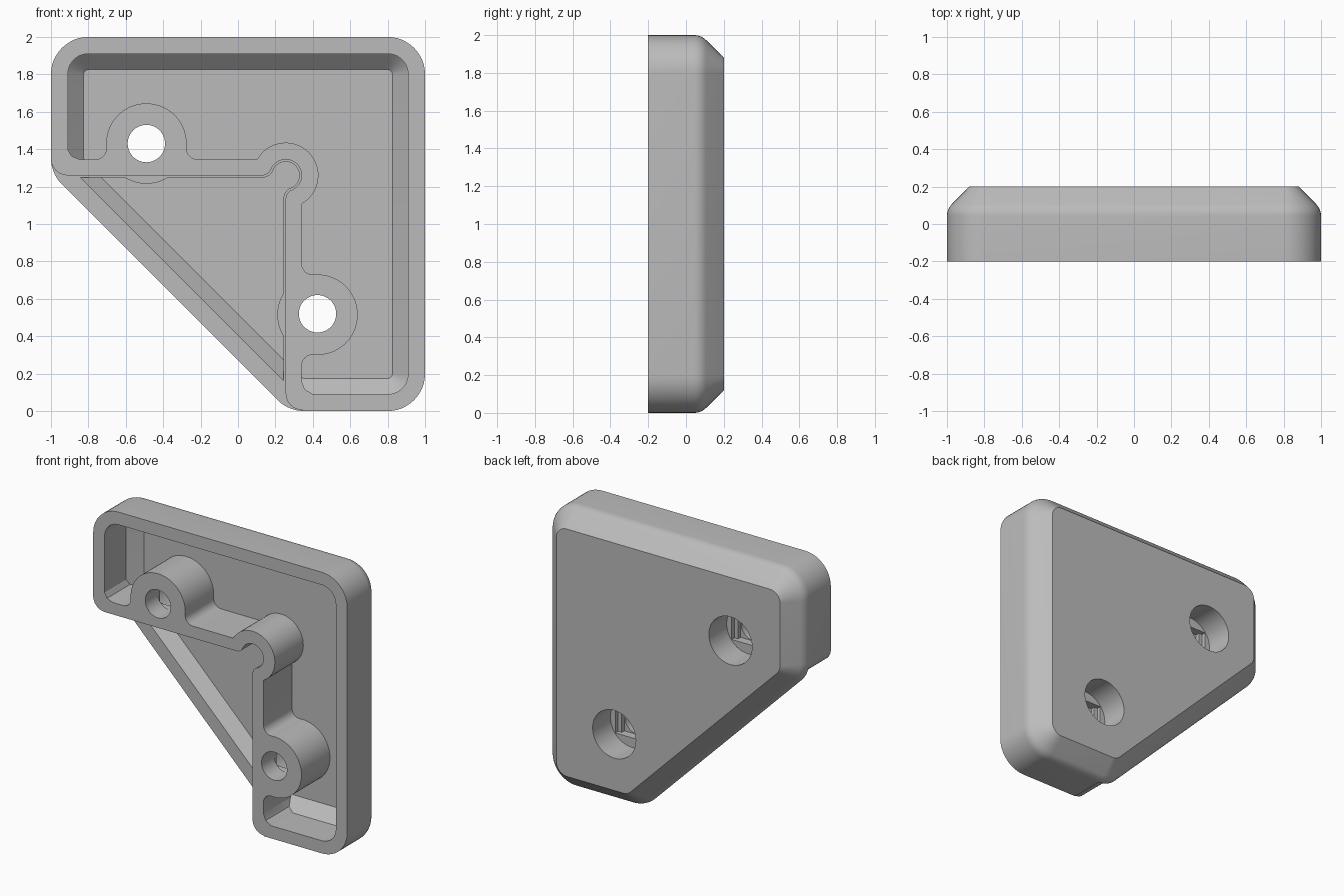
import bpy, bmesh, math

if "Cube" in bpy.data.objects:
    bpy.data.objects.remove(bpy.data.objects["Cube"])

COS, SIN, RAD = math.cos, math.sin, math.radians

plastic = bpy.data.materials.new("grey_plastic")
plastic.diffuse_color = (0.5, 0.5, 0.5, 1)
plastic.use_nodes = True
plastic.node_tree.nodes["Principled BSDF"].inputs["Base Color"].default_value = plastic.diffuse_color


def arc(cx, cy, r, a0, a1, n=12):
    """Points along an arc, angles in degrees."""
    return [(cx + r * COS(RAD(a0 + (a1 - a0) * i / n)),
             cy + r * SIN(RAD(a0 + (a1 - a0) * i / n))) for i in range(n + 1)]


def loft(name, rings):
    """Closed solid through (outline in x/z, y) rings."""
    bm = bmesh.new()
    loops = [[bm.verts.new((x, y, z)) for x, z in pts] for pts, y in rings]
    for a, b in zip(loops, loops[1:]):
        for i in range(len(a)):
            j = (i + 1) % len(a)
            bm.faces.new((a[i], a[j], b[j], b[i]))
    bm.faces.new(loops[0])
    bm.faces.new(loops[-1])
    bmesh.ops.recalc_face_normals(bm, faces=bm.faces)
    me = bpy.data.meshes.new(name)
    bm.to_mesh(me)
    bm.free()
    ob = bpy.data.objects.new(name, me)
    bpy.context.collection.objects.link(ob)
    return ob


def prism(name, pts, y0, y1):
    return loft(name, [(pts, y0), (pts, y1)])


def cut(target, cutter):
    """Subtract the cutter and discard it."""
    mod = target.modifiers.new("cut", 'BOOLEAN')
    mod.operation, mod.solver, mod.object = 'DIFFERENCE', 'EXACT', cutter
    bpy.context.view_layer.objects.active = target
    bpy.ops.object.modifier_apply(modifier=mod.name)
    bpy.data.objects.remove(cutter)


# Five-sided rounded outline, inset by d
CORNERS = [(.8, 1.8, 0, 90), (-.8, 1.8, 90, 180), (-.8, 1.353, 180, 225),
           (.353, .2, 225, 270), (.8, .2, 270, 360)]


def outline(d):
    return [p for x, z, a, b in CORNERS for p in arc(x, z, .2 - d, a, b)]


# The two arms mirror about the diagonal through the inner corner:
# u runs along an arm, v points into the pocket
def both_arms(half):
    uv = half + [(-v, -u) for u, v in reversed(half)][1:]
    return [(.255 - u, 1.26 + v) for u, v in uv]


def outer_side(off, start):
    """Outer face of the arm, ending in the round corner relief."""
    t = math.degrees(math.atan2(.05, .125))
    return (start + arc(.125, .05, .05 + off, -90, t - 180, 8)
            + arc(0, 0, .085 - off, t, 135)[1:])


# Body with softened chamfer around the back
profile = [(0, -.2)]
profile += [(.09 * (1 - COS(RAD(a))), .043 + .09 * SIN(RAD(a))) for a in range(0, 46, 9)]
profile += [(.12, .2)]
body = loft("corner_bracket", [(outline(d), y) for d, y in profile])

# Pocket with sloped floor edge, leaving the arm walls and screw bosses standing
pocket = loft("pocket_cutter", [(outline(.09), -.3), (outline(.09), .04), (outline(.175), .12)])
inner_half = [(1.4, .16), (1.18, .16), (1.163, .135), (1.145, .103), (1.10, .085)]
inner_half += arc(1.019, .145, .06, -90, -185.2, 8)
inner_half += arc(.745, .17, .215, -5.2, 185.2, 32)[1:]
inner_half += arc(.471, .145, .06, 5.2, -90, 8)[1:]
inner_half += arc(0, 0, .175, 29.06, 135, 16)
outer_half = outer_side(.012, [(1.4, -.012)] + arc(.745, .17, .215, -57.8, -122.2))
wall_pts = both_arms(inner_half) + both_arms(outer_half)[::-1]
cut(pocket, prism("wall_keeper", wall_pts, -.4, .3))
cut(body, pocket)

# Step the triangular web back behind the arms
web_half = outer_side(0, [(1.4, .09)] + arc(1.165, .09, .09, 0, -90))
cut(body, prism("web_cutter", both_arms(web_half) + [(-1.2, -.14)], -.4, .045))

# Screw holes: bore, rear counterbore and stepped ledges between them
for x, z in ((-.49, 1.43), (.425, .52)):
    cut(body, prism("bore", arc(x, z, .1, 0, 352.5, 47), -.4, .4))
    cut(body, prism("counterbore", arc(x, z, .17, 0, 352.5, 47), 0, .4))
    for w, depth in ((.13, -.03), (.102, -.06)):
        rect = [(x - w, z - .102), (x + w, z - .102), (x + w, z + .102), (x - w, z + .102)]
        cut(body, prism("ledge", rect, depth, .01))

# Finish
body.data.materials.clear()
body.data.materials.append(plastic)
for ob in bpy.context.selected_objects:
    ob.select_set(False)
body.select_set(True)
bpy.context.view_layer.objects.active = body
bpy.ops.object.shade_smooth_by_angle(angle=RAD(30))
